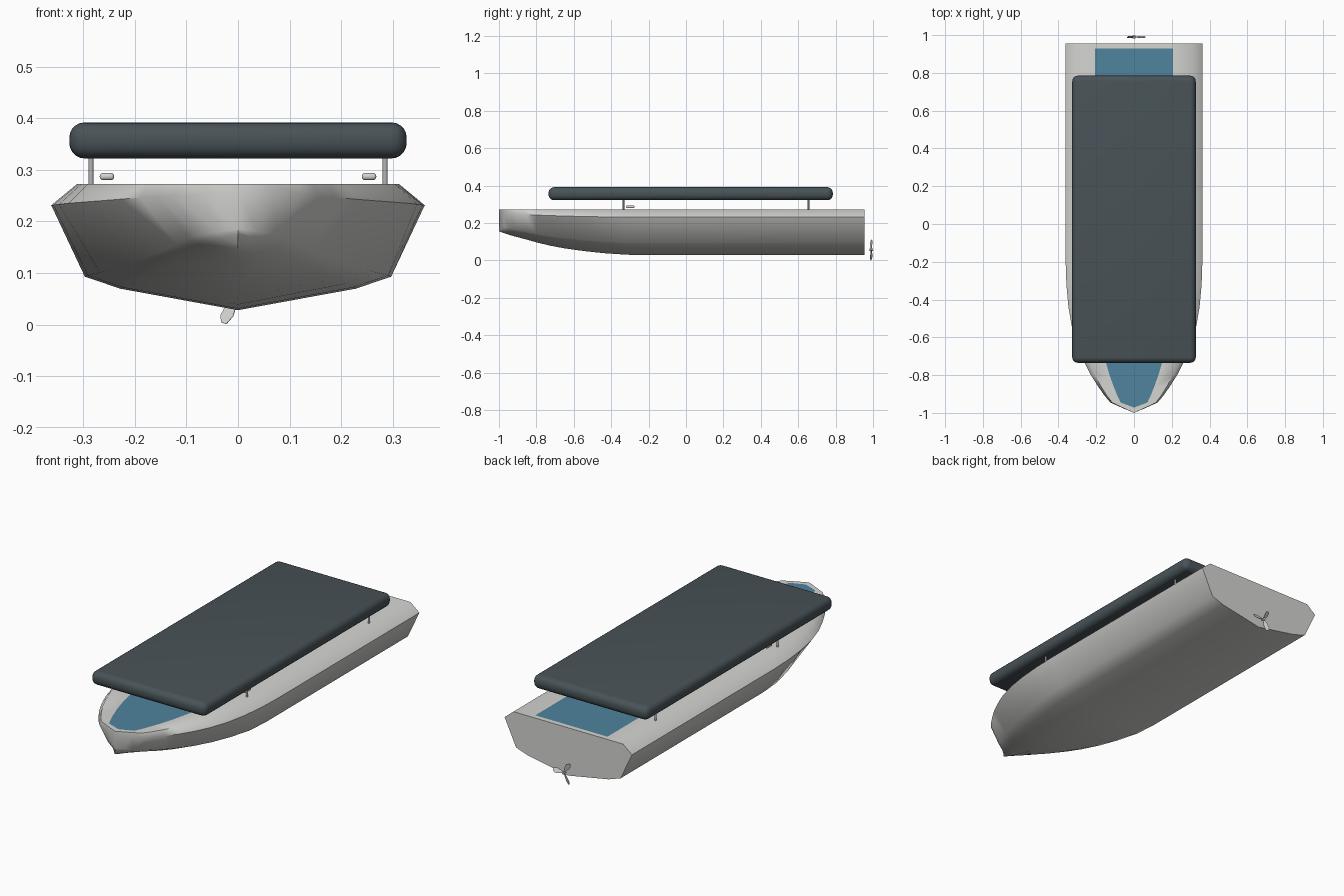
import bpy
import bmesh
import math
from mathutils import Matrix, Vector

cube = bpy.data.objects.get("Cube")
if cube:
    bpy.data.objects.remove(cube, do_unlink=True)


def material(name, rgb):
    mat = bpy.data.materials.new(name)
    mat.use_nodes = True
    mat.diffuse_color = (*rgb, 1)
    bsdf = next(n for n in mat.node_tree.nodes if n.type == "BSDF_PRINCIPLED")
    bsdf.inputs["Base Color"].default_value = (*rgb, 1)
    return mat


WHITE = material("hull_white", (0.66, 0.66, 0.64))
BLUE = material("deck_blue", (0.08, 0.23, 0.34))
SLATE = material("canopy_slate", (0.065, 0.085, 0.095))
STEEL = material("steel", (0.45, 0.45, 0.45))


def finish(name, bm, mats, angle=60):
    bmesh.ops.recalc_face_normals(bm, faces=bm.faces)
    mesh = bpy.data.meshes.new(name)
    bm.to_mesh(mesh)
    bm.free()
    for mat in mats:
        mesh.materials.append(mat)
    obj = bpy.data.objects.new(name, mesh)
    bpy.context.collection.objects.link(obj)
    bpy.ops.object.select_all(action="DESELECT")
    obj.select_set(True)
    bpy.context.view_layer.objects.active = obj
    bpy.ops.object.shade_smooth_by_angle(angle=math.radians(angle))
    return obj


def rounded_box(name, center, size, radius, segments, mat):
    bm = bmesh.new()
    bmesh.ops.create_cube(bm, size=1, matrix=Matrix.Translation(center) @ Matrix.Diagonal((*size, 1)))
    bmesh.ops.bevel(bm, geom=bm.edges[:], offset=radius, segments=segments,
                    profile=0.5, affect="EDGES")
    return finish(name, bm, [mat])


def cylinder(bm, center, radius, depth, sides=12, turn=Matrix()):
    bmesh.ops.create_cone(bm, cap_ends=True, segments=sides, radius1=radius, radius2=radius,
                          depth=depth, matrix=Matrix.Translation(center) @ turn)


# Hull: stations of (y, half width, keel height) from stern to bow
DECK_Z = 0.273
STATIONS = [
    (0.955, 0.362, 0.028), (0.93, 0.362, 0.028), (-0.2, 0.362, 0.028),
    (-0.32, 0.358, 0.031), (-0.44, 0.347, 0.039), (-0.55, 0.328, 0.051),
    (-0.65, 0.298, 0.065), (-0.73, 0.264, 0.08), (-0.8, 0.228, 0.097),
    (-0.86, 0.19, 0.114), (-0.91, 0.155, 0.127), (-0.945, 0.125, 0.137),
    (-0.972, 0.066, 0.146), (-1.0, 0.0, 0.156),
]
# Half section: (share of width, share of height) from keel to deck centre
SECTION = [(0, 0), (0.63, 0.17), (0.82, 0.265), (1, 0.83), (0.86, 1), (0.567, 1), (0, 1)]


def build_hull():
    bm = bmesh.new()
    rings = []
    for y, width, keel in STATIONS:
        bow = max(0, (-y - 0.3) / 0.7)
        half = []
        for i, (u, v) in enumerate(SECTION):
            x = u * width
            if i in (1, 2):
                x *= 1 - 0.3 * bow          # finer entry below the chine
            if i == 4:
                x += (1 - u) * width * 0.5 * bow
            if i == 5 and y < -0.96:
                x = 0                       # pointed end of the blue deck
            half.append((x, y, keel + v * (DECK_Z - keel)))
        ring = half + [(-x, py, z) for x, py, z in half[-2:0:-1]]
        rings.append([bm.verts.new(p) for p in ring])
    count = len(rings[0])
    inner = len(SECTION) - 2
    for s in range(len(rings) - 1):
        a, b = rings[s], rings[s + 1]
        for j in range(count):
            k = (j + 1) % count
            face = bm.faces.new((a[j], a[k], b[k], b[j]))
            face.material_index = int(j in (inner, inner + 1) and 0 < s < len(rings) - 2)
    bm.faces.new(rings[0])
    bmesh.ops.remove_doubles(bm, verts=bm.verts, dist=0.0005)
    return finish("hull", bm, [WHITE, BLUE])


build_hull()

# Canopy and its posts
rounded_box("canopy", (0, 0.025, 0.357), (0.654, 1.52, 0.07), 0.03, 5, SLATE)
for side, label in ((1, "left"), (-1, "right")):
    for y, place in ((-0.335, "front"), (0.655, "rear")):
        bm = bmesh.new()
        cylinder(bm, (side * 0.285, y, 0.3), 0.005, 0.06)
        finish(f"{place}_{label}_post", bm, [STEEL])
    # Small side lamps
    rounded_box(f"{label}_lamp", (side * 0.254, -0.298, 0.287), (0.028, 0.046, 0.014),
                0.006, 3, WHITE)

# Propeller: hub and three pitched blades
bm = bmesh.new()
HUB = Vector((0, 0.99, 0.057))
cylinder(bm, HUB, 0.007, 0.018, 12, Matrix.Rotation(math.pi / 2, 4, "X"))
OUTLINE = [(0.004, -0.004), (0.03, -0.012), (0.05, -0.013), (0.062, -0.004),
           (0.06, 0.007), (0.04, 0.012), (0.004, 0.004)]
for n in range(3):
    spin = Matrix.Rotation(math.radians(-2 - 120 * n), 4, "Y")
    pitch = Matrix.Rotation(math.radians(25), 4, "X")
    layers = []
    for thick in (-0.001, 0.001):
        layers.append([bm.verts.new(HUB + spin @ pitch @ Vector((r, thick, w)))
                       for r, w in OUTLINE])
    low, high = layers
    bm.faces.new(low)
    bm.faces.new(high[::-1])
    for i in range(len(low)):
        j = (i + 1) % len(low)
        bm.faces.new((low[i], high[i], high[j], low[j]))
finish("propeller", bm, [WHITE], 40)
